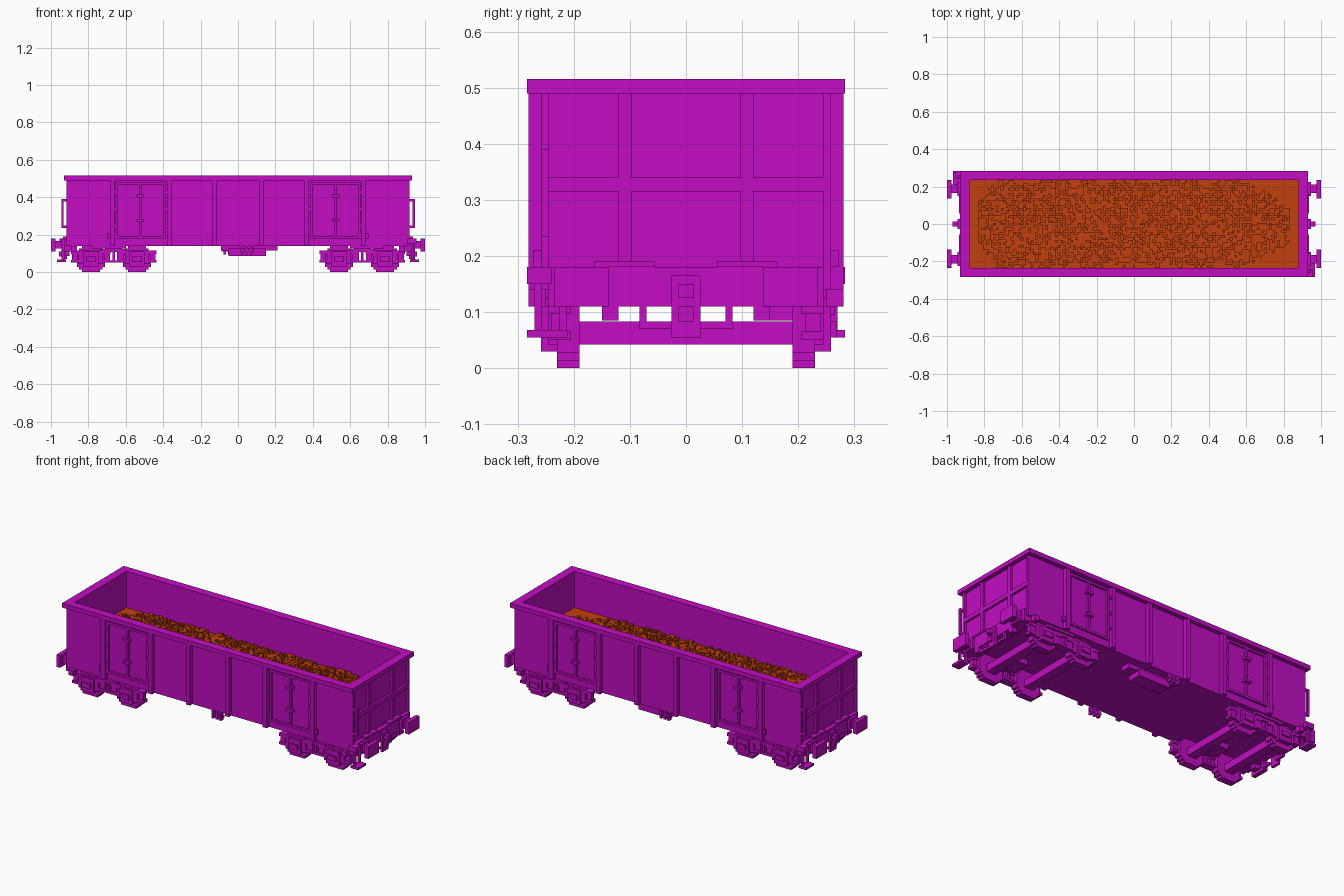
import bpy, bmesh, random
from mathutils import noise, Vector

random.seed(4)
old = bpy.data.objects.get("Cube")
if old:
    bpy.data.objects.remove(old, do_unlink=True)


def material(name, rgb):
    m = bpy.data.materials.new(name)
    m.use_nodes = True
    m.diffuse_color = (*rgb, 1)
    m.node_tree.nodes["Principled BSDF"].inputs["Base Color"].default_value = (*rgb, 1)
    return m


PURPLE = material("purple paint", (0.54, 0.004, 0.54))
ORANGE = material("orange ore", (0.54, 0.051, 0.004))


def part(name, boxes, mat=PURPLE, turn=False, mirror_y=False):
    """Join boxes (x0, x1, y0, y1, z0, z1); optionally repeat mirrored or turned half round."""
    bm = bmesh.new()
    signs = [(1, 1)]
    if mirror_y:
        signs += [(1, -1)]
    if turn:
        signs += [(-a, -b) for a, b in signs]
    for sx, sy in signs:
        for x0, x1, y0, y1, z0, z1 in boxes:
            xs, ys = sorted((sx * x0, sx * x1)), sorted((sy * y0, sy * y1))
            v = [bm.verts.new((x, y, z)) for z in (z0, z1) for y in ys for x in xs]
            for f in ((0, 2, 3, 1), (4, 5, 7, 6), (0, 1, 5, 4),
                      (2, 6, 7, 3), (0, 4, 6, 2), (1, 3, 7, 5)):
                bm.faces.new([v[i] for i in f])
    mesh = bpy.data.meshes.new(name)
    bm.to_mesh(mesh)
    bm.free()
    mesh.materials.append(mat)
    obj = bpy.data.objects.new(name, mesh)
    bpy.context.collection.objects.link(obj)
    return obj


# Open body: floor, walls and top rim
part("floor", [(-.905, .905, -.25, .25, .14, .165)])
part("side_walls", [(-.905, .905, .235, .258, .14, .5)], turn=True)
part("end_walls", [(.88, .905, -.258, .258, .14, .5)], turn=True)
part("top_rim", [(-.93, .93, .235, .283, .49, .515),
                 (.88, .93, -.235, .235, .49, .515)], turn=True)

# Upright ribs on the long sides, with foot blocks
ribs = []
for x in (-.67, -.367, -.125, .125, .367, .67):
    ribs.append((x - .013, x + .013, .258, .281, .14, .49))
part("side_ribs", ribs, turn=True)
part("rib_feet", [(s * .67 + d - .007, s * .67 + d + .007, .258, .272, .18, .21)
                  for s in (-1, 1) for d in (-.02, .02)], turn=True)

# Double doors: frame, centre posts, hinges and latches
doors = []
for c in (-.522, .522):
    for e in (-.127, 0, .127):
        doors.append((c + e - .007, c + e + .007, .258, .27, .18, .48))
    for z in (.18, .467):
        doors.append((c - .127, c + .127, .258, .27, z, z + .013))
    for e in (-.143, .143):
        for z in (.24, .33, .42):
            doors.append((c + e - .012, c + e + .012, .258, .276, z, z + .014))
    for z in (.27, .4):
        doors.append((c - .02, c + .02, .258, .281, z, z + .014))
part("side_doors", doors, turn=True)

# End wall ribs
part("end_ribs", [(.905, .918, .097, .12, .18, .49),
                  (.905, .918, .245, .258, .14, .49),
                  (.905, .918, 0, .258, .315, .34)], turn=True, mirror_y=True)

# Headstock, buffers, shunter plates and couplers
part("headstocks", [(.87, .93, -.245, .245, .11, .18)], turn=True)
part("buffers", [(.93, .945, .15, .225, .115, .175),
                 (.945, .976, .165, .21, .125, .165),
                 (.976, 1, .137, .235, .11, .18)], turn=True, mirror_y=True)
part("shunter_plates", [(.905, .935, .055, .163, .18, .19)], turn=True, mirror_y=True)
part("couplers", [(.93, .945, -.026, .026, .055, .165),
                  (.945, .97, -.013, .013, .125, .15),
                  (.945, .958, -.013, .013, .083, .11)], turn=True)
part("hoses", [(.915, .93, .07, .083, .07, .11),
               (.915, .93, .026, .083, .07, .083),
               (.9, .93, .12, .15, .085, .11)], turn=True, mirror_y=True)

# Hand rails and corner steps on two opposite corners
part("hand_rails", [(.932, .945, -.258, -.245, .235, .39),
                    (.905, .945, -.258, -.245, .235, .25),
                    (.905, .945, -.258, -.245, .377, .39)], turn=True)
part("corner_steps", [(.92, .968, -.283, -.21, .055, .068),
                      (.925, .938, -.27, -.257, .055, .18),
                      (.925, .938, -.225, -.212, .055, .14),
                      (.905, .955, -.283, -.24, .15, .18)], turn=True)
part("side_hooks", [(x, x + .03, .25, .281, .11, .14) for x in (-.89, .86)], turn=True)

# Load: flat base with a rough heap of small blocks
part("load_base", [(-.88, .88, -.235, .235, .165, .305)], ORANGE)
step = .0133
heap = []
for i in range(-62, 63):
    for j in range(-17, 18):
        x, y = i * step, j * step
        taper = min(1, max(0, (.85 - abs(x)) / (.28 if x > 0 else .12)))
        edge = 1 - (abs(y) / (.1 + .135 * taper)) ** 2
        if edge <= 0:
            continue
        lump = noise.noise(Vector((x * 14, y * 14, 0)))
        level = round(2.6 * edge * min(1, .4 + taper) + 1.2 * lump + random.uniform(-.7, .7))
        if level > 0:
            h = step / 2
            heap.append((x - h, x + h, y - h, y + h, .3, .305 + step * min(level, 4)))
part("ore_heap", heap, ORANGE)


# Bogies: stepped wheels, axles, axle boxes, springs and side frames
def stepped_disc(cx, y0, y1):
    rows = ((.048, 0, .14), (.062, .013, .127), (.075, .027, .113))
    return [(cx - w, cx + w, y0, y1, a, b) for w, a, b in rows]


wheels, axles, boxes, frames, springs = [], [], [], [], []
for cx in (.54, .787):
    wheels += stepped_disc(cx, .19, .23)
    axles.append((cx - .027, cx + .027, 0, .19, .042, .083))
    boxes += [(cx - .04, cx + .04, .23, .258, .03, .11),
              (cx - .065, cx + .065, .23, .245, .042, .1),
              (cx - .027, cx + .027, .258, .268, .055, .083)]
    frames += [(cx - .105, cx + .105, .205, .245, .05, .065),
               (cx - .105, cx + .105, .205, .245, .097, .115)]
    for e in (-.085, .085):
        springs.append((cx + e - .015, cx + e + .015, .212, .24, .055, .11))
for x in (.64, .664, .69):
    springs.append((x - .006, x + .006, .215, .24, .055, .14))
frames += [(.6, .73, .2, .245, .05, .063), (.6, .73, .2, .245, .108, .122),
           (.62, .71, .1, .24, .11, .14), (.6, .78, .19, .25, .126, .14)]
part("wheels", wheels, turn=True, mirror_y=True)
part("axles", axles, turn=True, mirror_y=True)
part("axle_boxes", boxes, turn=True, mirror_y=True)
part("bogie_frames", frames, turn=True, mirror_y=True)
part("bogie_springs", springs, turn=True, mirror_y=True)

# Brake gear under the middle
part("brake_box", [(-.05, .15, .14, .22, .085, .125),
                   (-.09, .21, .15, .21, .115, .14)])
part("brake_levers", [(x, x + .013, -.265, -.245, .095, .14) for x in (.015, .04, .065)]
     + [(.01, .085, -.258, -.245, .11, .123)], turn=True)
